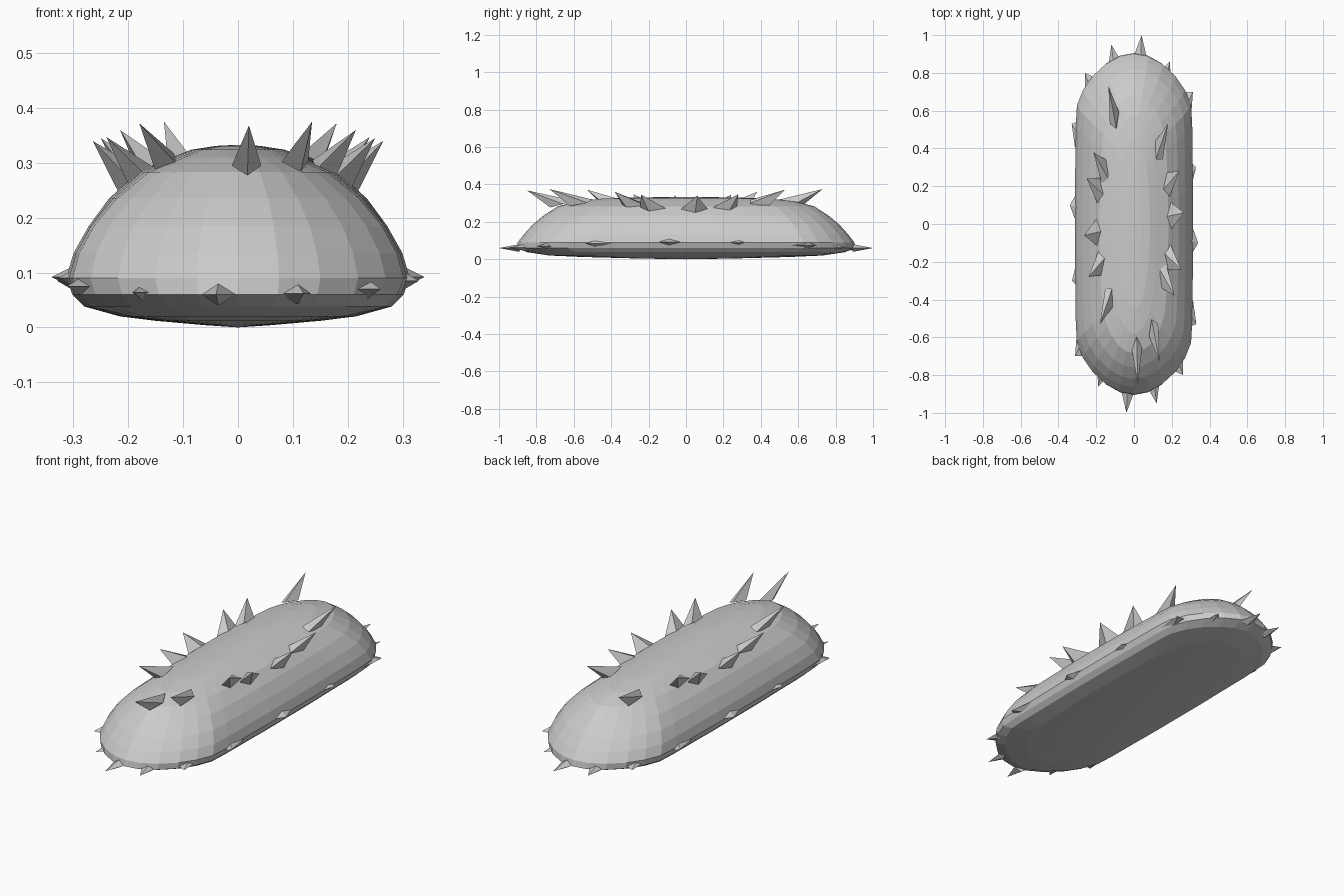
import bpy, bmesh, math
from mathutils import Vector

if "Cube" in bpy.data.objects:
    bpy.data.objects.remove(bpy.data.objects["Cube"])

grey = bpy.data.materials.new("plain_grey")
grey.diffuse_color = (0.6, 0.6, 0.6, 1)
grey.use_nodes = True
grey.node_tree.nodes["Principled BSDF"].inputs["Base Color"].default_value = grey.diffuse_color
STRETCH = 2.7   # the loaf is a round cake drawn out along y


def finish(name, bm):
    bmesh.ops.recalc_face_normals(bm, faces=bm.faces)
    me = bpy.data.meshes.new(name)
    bm.to_mesh(me)
    bm.free()
    me.materials.append(grey)
    ob = bpy.data.objects.new(name, me)
    bpy.context.collection.objects.link(ob)
    return ob


# Quarter outline of the loaf in plan, as fractions of half width and half length
QUARTER = [(1, 0), (1, .2), (.99, .4), (.985, .58), (.965, .70), (.86, .79),
           (.70, .87), (.48, .94), (.24, .985)]
# Height, half width, half length, roundness (0 = plan above, 1 = ellipse)
RINGS = [(.004, .06, .25, 1), (.012, .15, .55, .6), (.02, .215, .73, .3),
         (.038, .28, .85, 0), (.06, .302, .905, 0), (.09, .313, .90, 0),
         (.135, .300, .865, 0), (.185, .272, .82, 0), (.235, .235, .76, .1),
         (.283, .182, .685, .3), (.31, .12, .58, .6), (.324, .085, .45, .9),
         (.331, .04, .24, 1)]


def outline(rx, ry, k):
    q = []
    for x, y in QUARTER:
        a = math.asin(y)
        q.append((rx * (x * (1 - k) + math.cos(a) * k), ry * y))
    half = q + [(0, ry)] + [(-x, y) for x, y in reversed(q[1:])]
    return half + [(-x, -y) for x, y in half]


# Body: stacked rings closed by shallow caps
bm = bmesh.new()
loops = [[bm.verts.new((x, y, z)) for x, y in outline(rx, ry, k)]
         for z, rx, ry, k in RINGS]
n = len(loops[0])
for a, b in zip(loops, loops[1:]):
    for i in range(n):
        j = (i + 1) % n
        bm.faces.new((a[i], a[j], b[j], b[i]))
for loop, z in ((loops[0], 0), (loops[-1], .333)):
    c = bm.verts.new((0, 0, z))
    for i in range(n):
        bm.faces.new((loop[i], loop[(i + 1) % n], c))
finish("body", bm)


def spike(bm, tip, reach, rise, wide, slope):
    """Four-sided spike, shaped on the round cake and stretched along y."""
    x, y, z = tip
    out = Vector((x, y / STRETCH, 0)).normalized()
    side = Vector((-out.y, out.x, 0))
    base = Vector((x, y / STRETCH, z)) - out * reach - Vector((0, 0, rise))
    pts = [base + side * wide, base + slope[0] * out + Vector((0, 0, slope[1])),
           base - side * wide, base - slope[0] * out - Vector((0, 0, slope[1]))]
    vs = [bm.verts.new((p.x, p.y * STRETCH, p.z)) for p in pts]
    t = bm.verts.new(tip)
    for i in range(4):
        bm.faces.new((vs[i], vs[(i + 1) % 4], t))
    bm.faces.new(vs)


def turned(tips):
    """Each tip together with its copy turned half way round."""
    return tips + [(-x, -y, z) for x, y, z in tips]


# Upper spikes: a ring around the top, plus one at the front
bm = bmesh.new()
upper = turned([(.18, .53, .372), (.24, .28, .347), (.265, .06, .34),
                (.25, -.24, .345), (.215, -.38, .36), (.135, -.73, .375)])
for tip in upper + [(.02, -.85, .368)]:
    spike(bm, tip, .07, .073, .027, (-.024, .018))
finish("upper_spikes", bm)

# Lower spikes: flat thorns around the rim
bm = bmesh.new()
lower = turned([(.04, 1.0, .06), (.19, .86, .064), (.312, .70, .075),
                (.328, .30, .09), (.34, -.10, .092), (.33, -.53, .085),
                (.26, -.80, .07), (.12, -.95, .062)])
for tip in lower:
    spike(bm, tip, .04, 0, .032, (0, .02))
finish("lower_spikes", bm)
